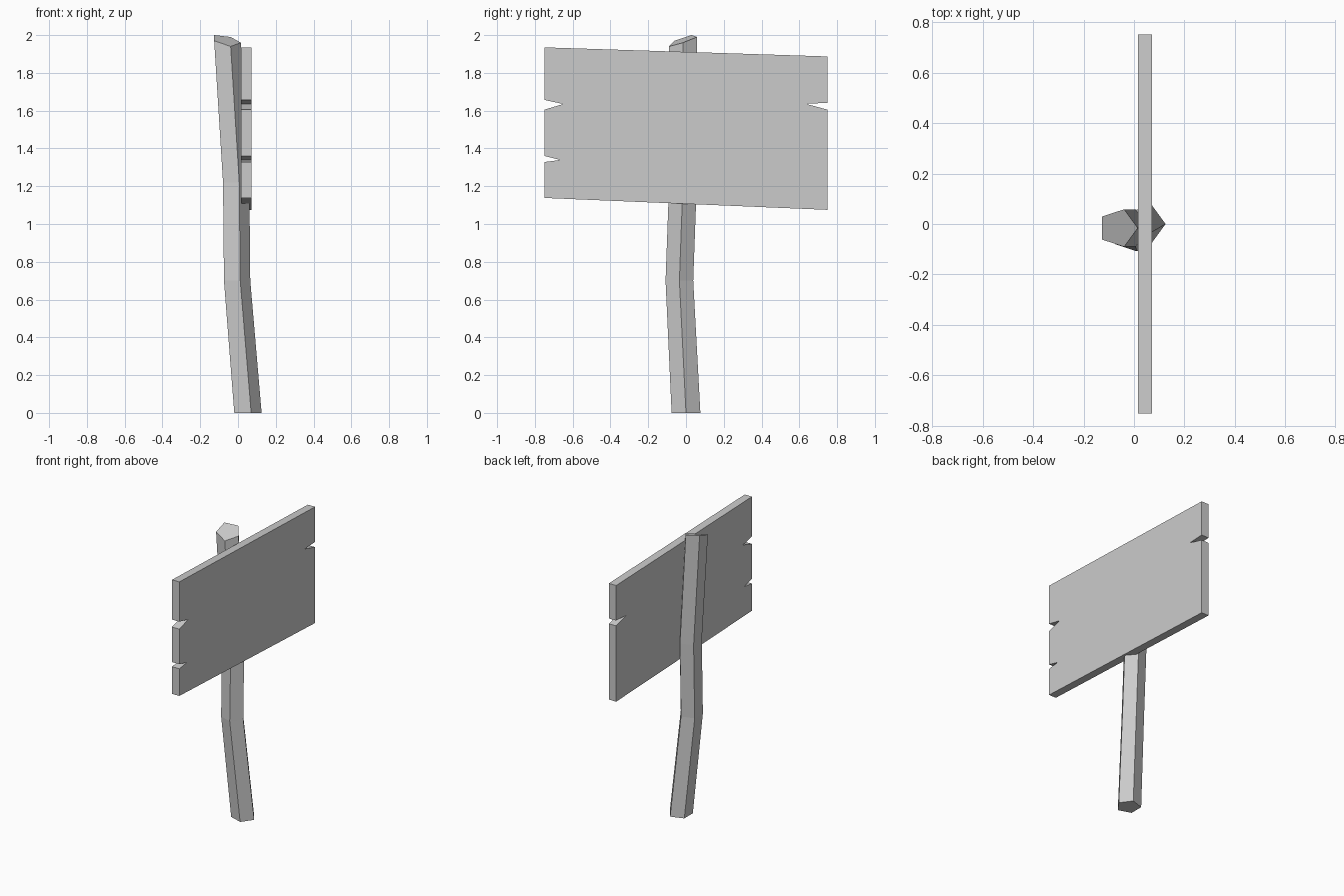
import bpy, bmesh, math

if "Cube" in bpy.data.objects:
    bpy.data.objects.remove(bpy.data.objects["Cube"])


def finish(name, bm):
    bmesh.ops.recalc_face_normals(bm, faces=bm.faces[:])
    mesh = bpy.data.meshes.new(name)
    bm.to_mesh(mesh)
    bm.free()
    obj = bpy.data.objects.new(name, mesh)
    bpy.context.collection.objects.link(obj)
    return obj


# Crooked five-sided post: (centre x, centre y, height, radius) per ring
bm = bmesh.new()
rings = []
stations = [(0.045, 0, 0, 0.08), (-0.012, -0.035, 0.70, 0.077),
            (-0.017, -0.016, 1.22, 0.077), (-0.063, -0.016, 1.97, 0.078)]
for cx, cy, z, r in stations:
    rings.append([bm.verts.new((cx + r * math.cos(i * math.tau / 5),
                                cy + r * math.sin(i * math.tau / 5), z))
                  for i in range(5)])
# Rough slanted cut on the top
for v, z in zip(rings[-1], (1.96, 1.99, 2.0, 1.97, 1.94)):
    v.co.z = z
for low, high in zip(rings, rings[1:]):
    for i in range(5):
        j = (i + 1) % 5
        bm.faces.new((low[i], low[j], high[j], high[i]))
bm.faces.new(rings[0])
bm.faces.new(rings[-1])
finish("post", bm)

# Sign board: slanted outline (y, z) with split notches in both ends
outline = [(-0.75, 1.935), (0.75, 1.887), (0.75, 1.642), (0.635, 1.636),
           (0.75, 1.605), (0.75, 1.075), (-0.75, 1.138), (-0.75, 1.328),
           (-0.665, 1.339), (-0.75, 1.36), (-0.75, 1.605), (-0.65, 1.635),
           (-0.75, 1.657)]
bm = bmesh.new()
face = bm.faces.new([bm.verts.new((0.015, y, z)) for y, z in outline])
ext = bmesh.ops.extrude_face_region(bm, geom=[face], use_keep_orig=True)
for v in ext["geom"]:
    if isinstance(v, bmesh.types.BMVert):
        v.co.x = 0.071
finish("sign_board", bm)
